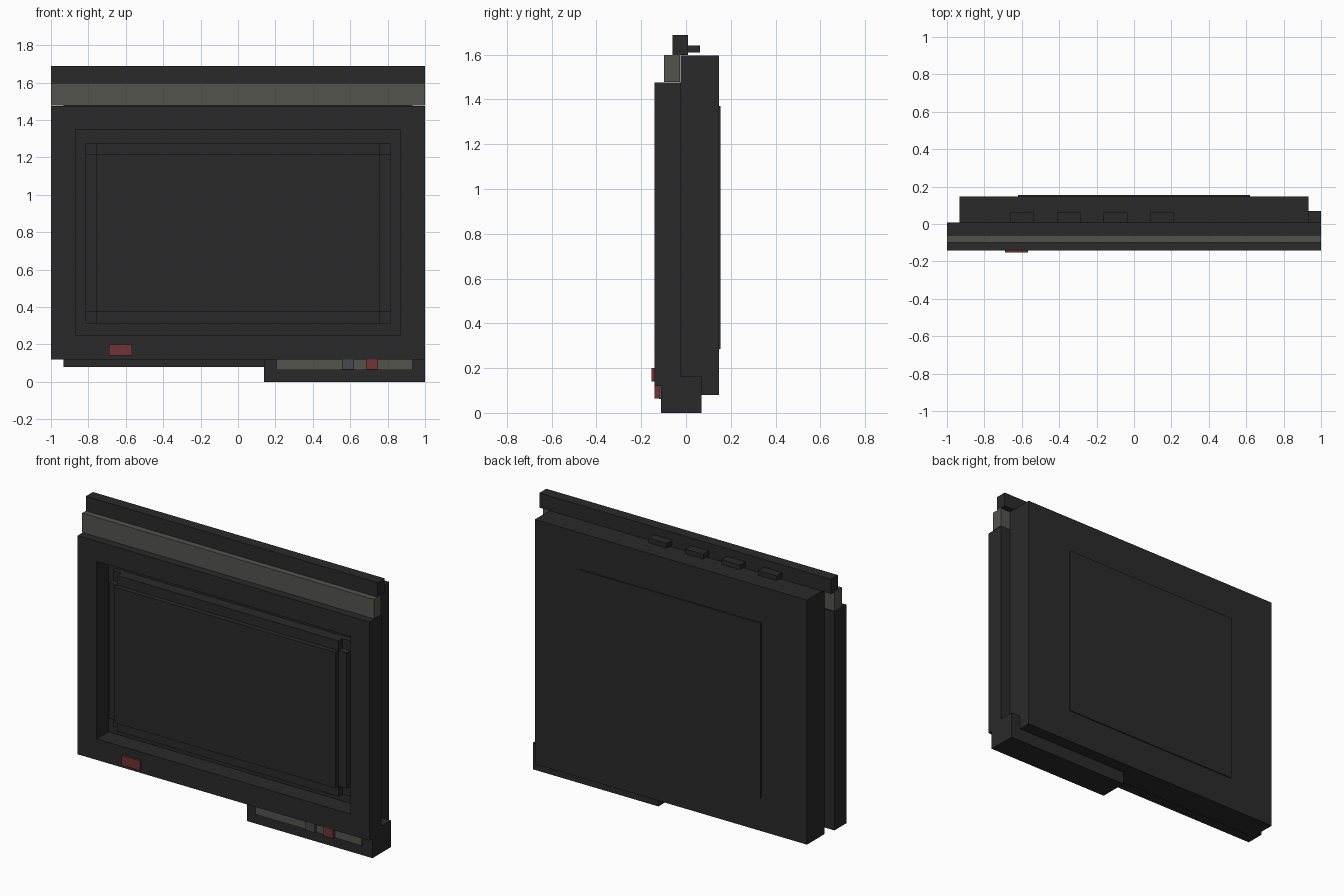
import bpy
import bmesh

cube = bpy.data.objects.get("Cube")
if cube:
    bpy.data.objects.remove(cube, do_unlink=True)


def material(name, r, g, b):
    m = bpy.data.materials.new(name)
    m.use_nodes = True
    m.diffuse_color = (r, g, b, 1)
    m.node_tree.nodes["Principled BSDF"].inputs["Base Color"].default_value = (r, g, b, 1)
    return m


CHARCOAL = material("charcoal", 0.023, 0.023, 0.023)
GREY = material("warm_grey", 0.088, 0.088, 0.075)
BUTTON = material("button_grey", 0.062, 0.065, 0.07)
RED = material("red", 0.17, 0.032, 0.034)


def finish(name, bm, mat):
    bmesh.ops.recalc_face_normals(bm, faces=bm.faces)
    mesh = bpy.data.meshes.new(name)
    bm.to_mesh(mesh)
    bm.free()
    mesh.materials.append(mat)
    obj = bpy.data.objects.new(name, mesh)
    bpy.context.collection.objects.link(obj)
    return obj


def box(name, x, y, z, mat=CHARCOAL):
    """Box from (min, max) pairs on each axis."""
    bm = bmesh.new()
    bmesh.ops.create_cube(bm, size=1)
    for v in bm.verts:
        v.co = [r[0] if c < 0 else r[1] for c, r in zip(v.co, (x, y, z))]
    return finish(name, bm, mat)


def frame(name, outer, inner, y, mat=CHARCOAL):
    """Rectangular ring; outer and inner are (x0, x1, z0, z1)."""
    bm = bmesh.new()

    def loop(rect, depth):
        x0, x1, z0, z1 = rect
        return [bm.verts.new((px, depth, pz))
                for px, pz in ((x0, z0), (x1, z0), (x1, z1), (x0, z1))]

    loops = [loop(outer, y[0]), loop(inner, y[0]), loop(inner, y[1]), loop(outer, y[1])]
    for a, b in zip(loops, loops[1:] + loops[:1]):
        for i in range(4):
            j = (i + 1) % 4
            bm.faces.new((a[i], a[j], b[j], b[i]))
    return finish(name, bm, mat)


# Main housing and rear cover plate
box("housing", (-0.933, 0.933), (-0.025, 0.148), (0.08, 1.595))
box("rear_plate", (-0.62, 0.62), (0.147, 0.154), (0.285, 1.37))

# Front bezel with screen recess
frame("front_bezel", (-1, 1, 0.12, 1.475), (-0.87, 0.87, 0.25, 1.35), (-0.141, -0.025))

# Bulging screen: centre furthest forward, then the edges, then the corners
box("screen_centre", (-0.758, 0.758), (-0.13, -0.03), (0.377, 1.217))
for side, s in (("left", 1), ("right", -1)):
    box(f"{side}_screen_edge", sorted((s * 0.758, s * 0.815)), (-0.1, -0.03), (0.377, 1.217))
for side, z in (("lower", (0.312, 0.377)), ("upper", (1.217, 1.277))):
    box(f"{side}_screen_edge", (-0.758, 0.758), (-0.1, -0.03), z)
    for hand, s in (("left", 1), ("right", -1)):
        box(f"{side}_{hand}_screen_corner", sorted((s * 0.758, s * 0.815)), (-0.06, -0.02), z)

# Top rails and rear tabs
box("grey_rail", (-1, 1), (-0.098, -0.027), (1.478, 1.598), GREY)
box("top_rail", (-1, 1), (-0.061, 0.008), (1.598, 1.688))
for i in range(4):
    x = -0.664 + i * 0.251
    box(f"rear_tab_{i + 1}", (x, x + 0.126), (0, 0.062), (1.61, 1.64))

# Control box with strip and buttons
box("control_box", (0.14, 1), (-0.111, 0.07), (0, 0.165))
box("control_strip", (0.205, 0.932), (-0.12, -0.11), (0.062, 0.121), GREY)
box("grey_button", (0.557, 0.621), (-0.137, -0.115), (0.065, 0.122), BUTTON)
box("red_button", (0.685, 0.749), (-0.14, -0.115), (0.065, 0.122), RED)

# Red badge on the bezel
box("front_badge", (-0.69, -0.566), (-0.153, -0.139), (0.14, 0.2), RED)
